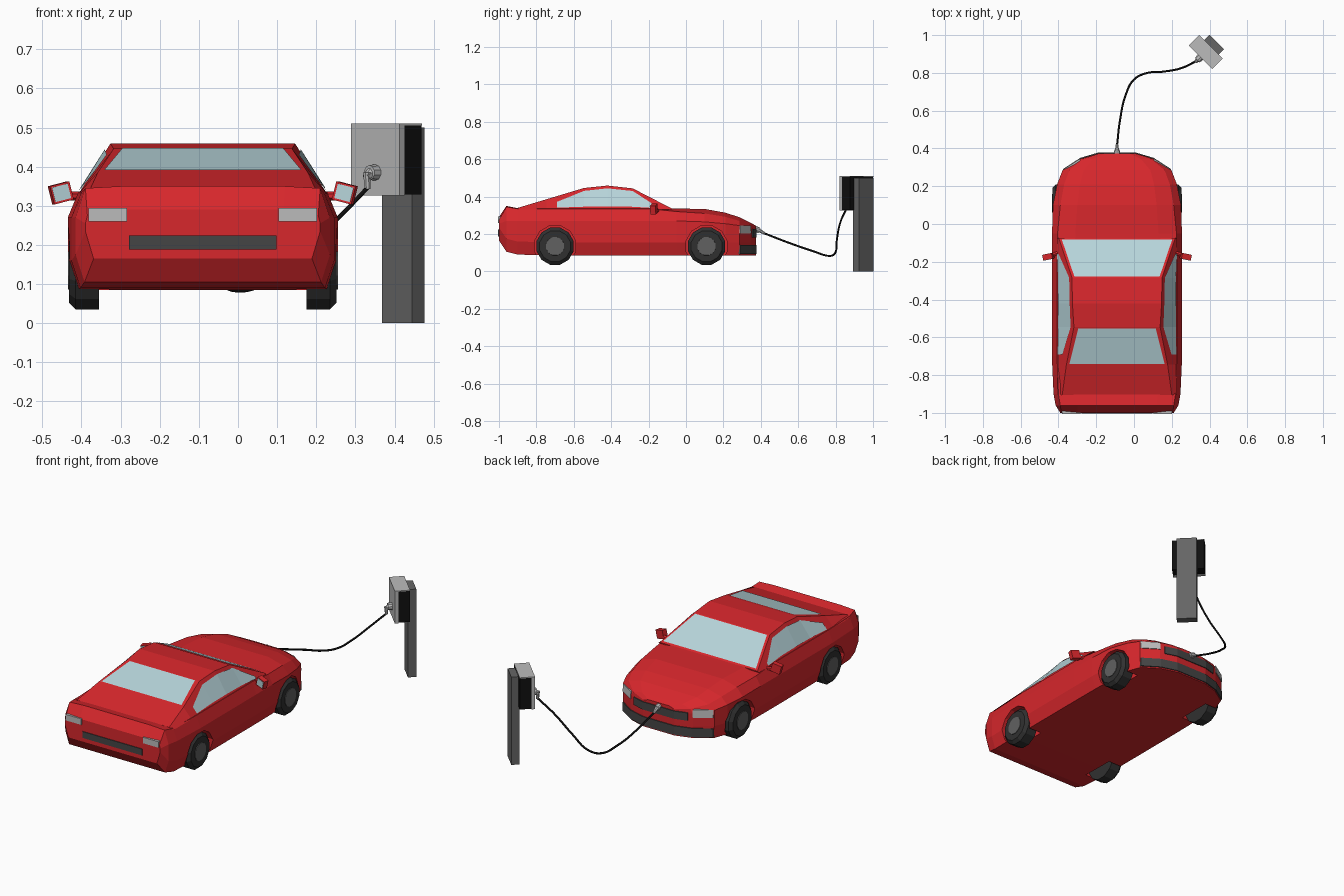
import bpy, bmesh, math
from mathutils import Vector

if "Cube" in bpy.data.objects:
    bpy.data.objects.remove(bpy.data.objects["Cube"])

CX = -0.09  # car centre line


def material(name, *rgb):
    m = bpy.data.materials.new(name)
    m.diffuse_color = (*rgb, 1)
    m.use_nodes = True
    m.node_tree.nodes["Principled BSDF"].inputs["Base Color"].default_value = m.diffuse_color
    return m


RED = material("red_paint", 0.68, 0.02, 0.025)
GLASS = material("glass", 0.47, 0.66, 0.70)
DARK = material("dark_trim", 0.06, 0.06, 0.06)
TYRE = material("tyre", 0.03, 0.03, 0.03)
BLACK = material("black", 0.005, 0.005, 0.005)
LIGHT = material("light_grey", 0.5, 0.5, 0.5)
HUB = material("hub_grey", 0.12, 0.12, 0.12)
POST = material("post_grey", 0.13, 0.13, 0.13)


def make(name, verts, faces, mat, x=0.0):
    me = bpy.data.meshes.new(name)
    me.from_pydata([Vector(v) for v in verts], [], faces)
    bm = bmesh.new()
    bm.from_mesh(me)
    bmesh.ops.recalc_face_normals(bm, faces=bm.faces)
    bm.to_mesh(me)
    bm.free()
    me.materials.append(mat)
    ob = bpy.data.objects.new(name, me)
    ob.location.x = x
    bpy.context.collection.objects.link(ob)
    return ob


def loft(name, rings, mat, x=0.0):
    n = len(rings[0])
    faces = [(i * n + j, i * n + (j + 1) % n, (i + 1) * n + (j + 1) % n, (i + 1) * n + j)
             for i in range(len(rings) - 1) for j in range(n)]
    faces += [tuple(range(n)), tuple(range((len(rings) - 1) * n, len(rings) * n))]
    return make(name, [v for r in rings for v in r], faces, mat, x)


def ring(y, half):
    return [(x, y, z) for x, z in half] + [(-x, y, z) for x, z in reversed(half)]


def rod(name, p0, p1, r0, r1, mat, n=12, x=0.0):
    p0, p1 = Vector(p0), Vector(p1)
    q = (p1 - p0).to_track_quat('Z', 'Y')
    circle = [Vector((math.cos(a), math.sin(a), 0)) for a in
              (2 * math.pi * (i + 0.5) / n for i in range(n))]
    return loft(name, [[p + q @ (c * r) for c in circle] for p, r in ((p0, r0), (p1, r1))], mat, x)


def box(name, c, s, mat, rot=(0, 0, 0)):
    v = [(i * s[0] / 2, j * s[1] / 2, k * s[2] / 2) for k in (-1, 1)
         for i, j in ((-1, -1), (1, -1), (1, 1), (-1, 1))]
    ob = loft(name, [v[:4], v[4:]], mat)
    ob.location, ob.rotation_euler = c, rot
    return ob


# Lower body: y, half width, bottom z, widest z, shoulder width, shoulder z, top z
stations = [
    (-1.0, 0.300, 0.165, 0.255, 0.295, 0.275, 0.290),
    (-0.96, 0.325, 0.105, 0.27, 0.300, 0.345, 0.350),
    (-0.90, 0.336, 0.09, 0.27, 0.310, 0.335, 0.338),
    (-0.70, 0.345, 0.085, 0.27, 0.318, 0.335, 0.340),
    (-0.20, 0.345, 0.085, 0.27, 0.318, 0.335, 0.340),
    (-0.05, 0.344, 0.085, 0.27, 0.315, 0.320, 0.336),
    (0.10, 0.339, 0.085, 0.265, 0.300, 0.310, 0.334),
    (0.21, 0.317, 0.085, 0.255, 0.280, 0.292, 0.314),
    (0.285, 0.288, 0.085, 0.245, 0.252, 0.270, 0.290),
    (0.345, 0.195, 0.085, 0.225, 0.180, 0.248, 0.260),
    (0.373, 0.100, 0.085, 0.215, 0.095, 0.235, 0.245)]
body = loft("car_body", [ring(y, [((0.93 if y < 0.2 else 0.98) * w, zb), (w, zb + 0.07), (w, zm),
                                  (ws, zs), (ws * 0.7, zt)])
                         for y, w, zb, zm, ws, zs, zt in stations], RED, CX)

# Wheel arches cut into the body, then the wheels
for wy in (-0.70, 0.11):
    for s in (-1, 1):
        cut = rod("arch_cutter", (s * 0.24, wy, 0.135), (s * 0.42, wy, 0.135), 0.113, 0.113, RED, 12, CX)
        cut.hide_render = True
        bpy.context.view_layer.update()
        mod = body.modifiers.new("arch", 'BOOLEAN')
        mod.operation, mod.object, mod.solver = 'DIFFERENCE', cut, 'EXACT'
        bpy.context.view_layer.objects.active = body
        bpy.ops.object.modifier_apply(modifier=mod.name)
        bpy.data.objects.remove(cut)
        rod("tyre", (s * 0.265, wy, 0.135), (s * 0.325, wy, 0.135), 0.103, 0.103, TYRE, 12, CX)
        rod("tyre_shoulder", (s * 0.325, wy, 0.135), (s * 0.342, wy, 0.135), 0.103, 0.085, TYRE, 12, CX)
        rod("wheel_hub", (s * 0.32, wy, 0.135), (s * 0.345, wy, 0.135), 0.054, 0.050, HUB, 12, CX)

# Cabin: y, top half width, top z
BASE_W, BASE_Z = 0.318, 0.33
cabin = [(-0.905, 0.290, 0.338), (-0.745, 0.268, 0.386), (-0.545, 0.228, 0.446), (-0.42, 0.236, 0.459),
         (-0.285, 0.238, 0.444), (-0.075, 0.308, 0.336)]
loft("cabin", [ring(y, [(BASE_W, BASE_Z), (w, z)]) for y, w, z in cabin], RED, CX)


def side_point(y, t):
    for (y0, w0, z0), (y1, w1, z1) in zip(cabin, cabin[1:]):
        if y0 <= y <= y1:
            f = (y - y0) / (y1 - y0)
            w, z = w0 + f * (w1 - w0), z0 + f * (z1 - z0)
            return BASE_W + t * (w - BASE_W) + 0.004, y, BASE_Z + t * (z - BASE_Z) + 0.002


# Windows
def end_window(name, y0, w0, z0, y1, w1, z1):
    make(name, [(-w0, y0, z0), (w0, y0, z0), (w1, y1, z1), (-w1, y1, z1)], [(0, 1, 2, 3)], GLASS, CX)


end_window("windshield", -0.083, 0.292, 0.344, -0.277, 0.226, 0.4435)
end_window("rear_window", -0.74, 0.252, 0.3915, -0.552, 0.205, 0.448)
glass_edge = [(-0.69, 0.55), (-0.545, 0.85), (-0.42, 0.87), (-0.285, 0.86), (-0.16, 0.35)]
for s in (-1, 1):
    pts = [side_point(y, t) for y, h in glass_edge for t in (0.12, h)]
    make("side_window", [(s * x, y, z) for x, y, z in pts],
         [(i, i + 2, i + 3, i + 1) for i in range(0, 8, 2)], GLASS, CX)

    # Door mirrors
    box("mirror_housing", (CX + s * 0.363, -0.172, 0.333), (0.052, 0.03, 0.048), RED, (0, s * 0.25, -s * 0.2))
    box("mirror_glass", (CX + s * 0.361, -0.187, 0.333), (0.042, 0.004, 0.038), GLASS, (0, s * 0.25, -s * 0.2))
    rod("mirror_arm", (s * 0.305, -0.15, 0.325), (s * 0.345, -0.165, 0.325), 0.011, 0.011, RED, 6, CX)

    # Tail lights
    box("tail_light", (CX + s * 0.243, -0.997, 0.277), (0.098, 0.016, 0.034), LIGHT)
box("rear_plate_panel", (CX, -0.998, 0.206), (0.376, 0.012, 0.036), DARK)


# Nose trim follows the plan curve of the bumper
def nose_y(x):
    plan = [(0, 0.373), (0.1, 0.373), (0.195, 0.345), (0.288, 0.285), (0.317, 0.21)]
    for (x0, y0), (x1, y1) in zip(plan, plan[1:]):
        if abs(x) <= x1:
            return y0 + (abs(x) - x0) / (x1 - x0) * (y1 - y0)


def nose_band(name, xs, z0, z1, mat, lean=0.0):
    rings = [[(x, nose_y(x) + d - k, z) for d, z, k in
              ((-0.03, z0, 0), (0.005, z0, 0), (0.005, z1, lean), (-0.03, z1, lean))] for x in xs]
    loft(name, rings, mat, CX)


nose_band("lower_intake", (-0.285, -0.195, -0.1, 0.1, 0.195, 0.285), 0.092, 0.142, DARK)
nose_band("upper_grille", (-0.17, -0.1, 0.1, 0.17), 0.182, 0.226, DARK)
for s in (-1, 1):
    nose_band("headlight", (s * 0.195, s * 0.24, s * 0.285), 0.203, 0.246, LIGHT, 0.004)

# Charging station, turned 45 degrees toward the car
TURN = (0, 0, -math.pi / 4)
OUT = Vector((-1, -1, 0)).normalized()
front = Vector((0.351, 0.883, 0.418))
box("charger_post", Vector((0.4065, 0.932, 0.25)) - OUT * 0.022, (0.109, 0.044, 0.50), POST, TURN)
box("charger_front", front - OUT * 0.009, (0.176, 0.018, 0.184), LIGHT, TURN)
box("charger_case", front - OUT * 0.049, (0.174, 0.062, 0.178), BLACK, TURN)
box("charger_lid", front - OUT * 0.04 + Vector((0, 0, 0.09)), (0.176, 0.08, 0.005), LIGHT, TURN)

# Station connector and car plug
hold = Vector((0.351, 0.883, 0.385))
rod("connector_socket", hold - OUT * 0.005, hold + OUT * 0.022, 0.021, 0.019, LIGHT, 10)
rod("connector_neck", hold + OUT * 0.015, hold + OUT * 0.033 + Vector((0, 0, -0.012)), 0.013, 0.011, LIGHT, 8)
rod("connector_handle", hold + OUT * 0.03, hold + OUT * 0.028 + Vector((0, 0, -0.042)), 0.011, 0.008, LIGHT, 8)
rod("car_plug", (CX, 0.37, 0.226), (CX, 0.392, 0.220), 0.017, 0.015, LIGHT, 10)
rod("car_plug_grip", (CX, 0.388, 0.222), (CX, 0.42, 0.203), 0.012, 0.007, LIGHT, 8)

# Cable
path = [(0.331, 0.863, 0.346), (0.25, 0.825, 0.262), (0.15, 0.806, 0.165), (0.06, 0.797, 0.098),
        (0.0, 0.765, 0.083), (-0.045, 0.68, 0.108), (-0.074, 0.55, 0.153), (CX, 0.415, 0.205)]
curve = bpy.data.curves.new("charging_cable", 'CURVE')
curve.dimensions = '3D'
curve.bevel_depth, curve.bevel_resolution, curve.resolution_u = 0.0055, 1, 6
spline = curve.splines.new('BEZIER')
spline.bezier_points.add(len(path) - 1)
for bp, co in zip(spline.bezier_points, path):
    bp.co = co
    bp.handle_left_type = bp.handle_right_type = 'AUTO'
curve.materials.append(BLACK)
bpy.context.collection.objects.link(bpy.data.objects.new("charging_cable", curve))
